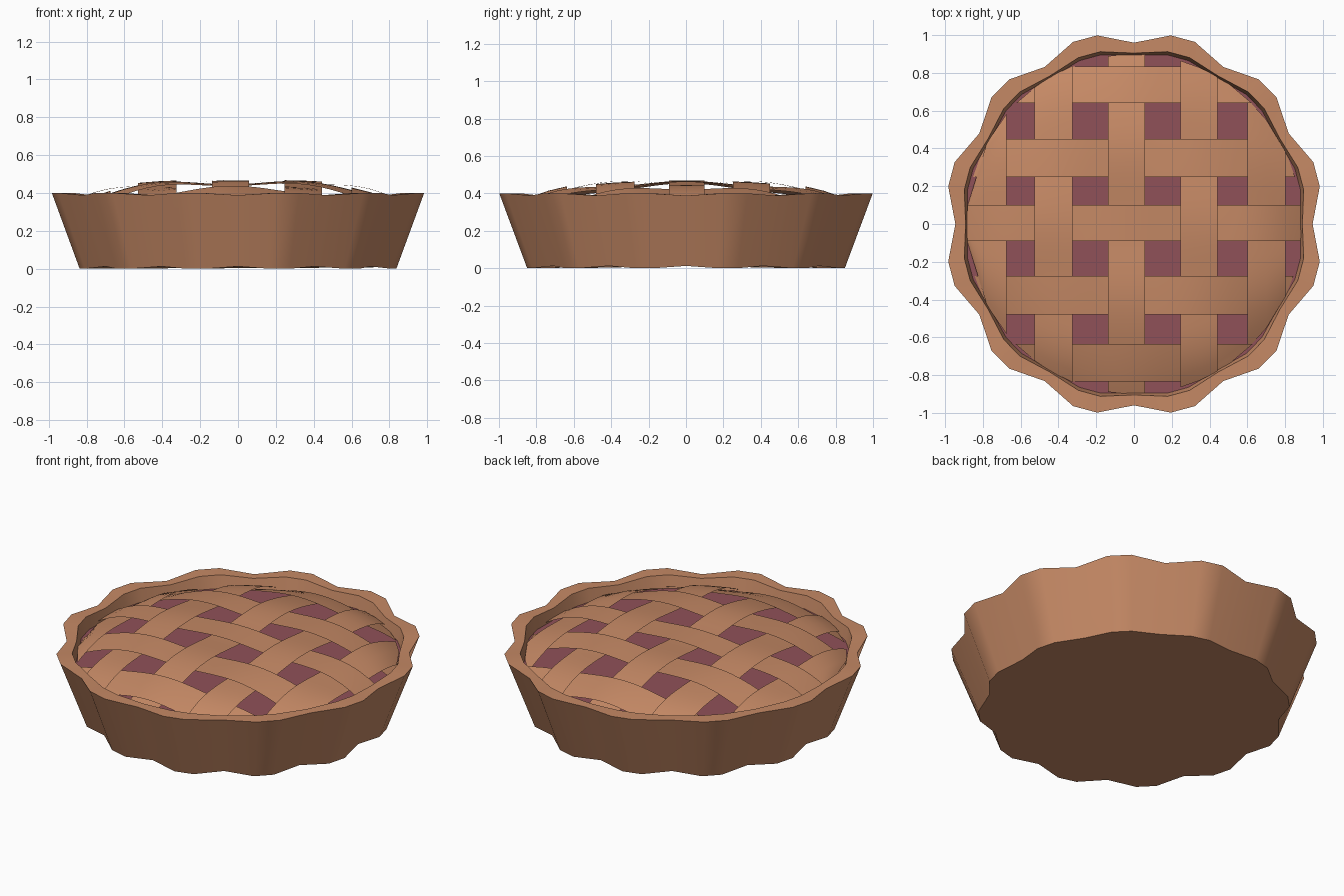
import bpy, bmesh, math

if "Cube" in bpy.data.objects:
    bpy.data.objects.remove(bpy.data.objects["Cube"])

SX = 0.985  # slight squash across x


def material(name, rgb):
    m = bpy.data.materials.new(name)
    m.diffuse_color = (*rgb, 1)
    m.use_nodes = True
    m.node_tree.nodes["Principled BSDF"].inputs["Base Color"].default_value = m.diffuse_color
    return m


CRUST = material("baked crust", (0.56, 0.25, 0.13))
FILLING = material("berry filling", (0.28, 0.083, 0.098))


def add_object(name, bm, mat, fix_normals=True):
    if fix_normals:
        bmesh.ops.recalc_face_normals(bm, faces=bm.faces)
    me = bpy.data.meshes.new(name)
    bm.to_mesh(me)
    bm.free()
    ob = bpy.data.objects.new(name, me)
    bpy.context.collection.objects.link(ob)
    me.materials.append(mat)
    bpy.context.view_layer.objects.active = ob
    ob.select_set(True)
    bpy.ops.object.shade_smooth_by_angle(angle=math.radians(30))
    ob.select_set(False)
    return ob


def scallop_ring(bm, peak, valley, z_peak, z_valley):
    # twelve lobes, each with one valley point and two peak points
    ring = []
    for lobe in range(12):
        for off, r, z in ((0, valley, z_valley), (11.25, peak, z_peak), (18.75, peak, z_peak)):
            a = math.radians(lobe * 30 + off)
            ring.append(bm.verts.new((SX * r * math.cos(a), r * math.sin(a), z)))
    return ring


# Fluted crust shell: outer wall, rim, inner wall, base
bm = bmesh.new()
rings = [scallop_ring(bm, 0.866, 0.82, 0.0, 0.012),
         scallop_ring(bm, 1.018, 0.96, 0.40, 0.388),
         scallop_ring(bm, 0.93, 0.905, 0.40, 0.388),
         scallop_ring(bm, 0.91, 0.89, 0.31, 0.31)]
for lo, hi in zip(rings, rings[1:]):
    for i in range(36):
        k = (i + 1) % 36
        bm.faces.new((lo[i], lo[k], hi[k], hi[i]))
bm.faces.new(rings[0][::-1])
bm.faces.new(rings[3])
add_object("pie_crust", bm, CRUST)

# Filling disc
bm = bmesh.new()
ring = scallop_ring(bm, 0.913, 0.893, 0.325, 0.325)
bm.faces.new(ring)
add_object("berry_filling", bm, FILLING, False)


def dome(x, y):
    return 0.457 - 0.12 * (math.hypot(x, y) / 0.9) ** 4


def strip(name, lo, hi, along_x, sign):
    # thin domed ribbon that waves over and under its neighbours
    bm = bmesh.new()
    n, across = 28, 3
    grid = []
    for i in range(n + 1):
        row = []
        for j in range(across):
            w = lo + (hi - lo) * j / (across - 1)
            half = math.sqrt(0.9 ** 2 - w ** 2)
            t = half * (2 * i / n - 1)
            x, y = (t, w) if along_x else (w, t)
            phase = (x + 0.04) / 0.375 if along_x else y / 0.37
            z = dome(x, y) + sign * 0.011 * math.cos(math.pi * phase)
            row.append(bm.verts.new((x * SX, y, max(z, 0.329))))
        grid.append(row)
    for a, b in zip(grid, grid[1:]):
        for j in range(across - 1):
            f = (a[j], b[j], b[j + 1], a[j + 1])
            bm.faces.new(f if along_x else f[::-1])
    add_object(name, bm, CRUST, False)


# Woven lattice
rows = [(-0.835, -0.635), (-0.48, -0.275), (-0.09, 0.10), (0.25, 0.45), (0.64, 0.835)]
cols = [(-0.895, -0.685), (-0.535, -0.33), (-0.14, 0.06), (0.25, 0.45), (0.61, 0.815)]
for i, (lo, hi) in enumerate(rows):
    strip(f"lattice_row_{i + 1}", lo, hi, True, (-1) ** i)
for i, (lo, hi) in enumerate(cols):
    strip(f"lattice_column_{i + 1}", lo, hi, False, -(-1) ** i)
